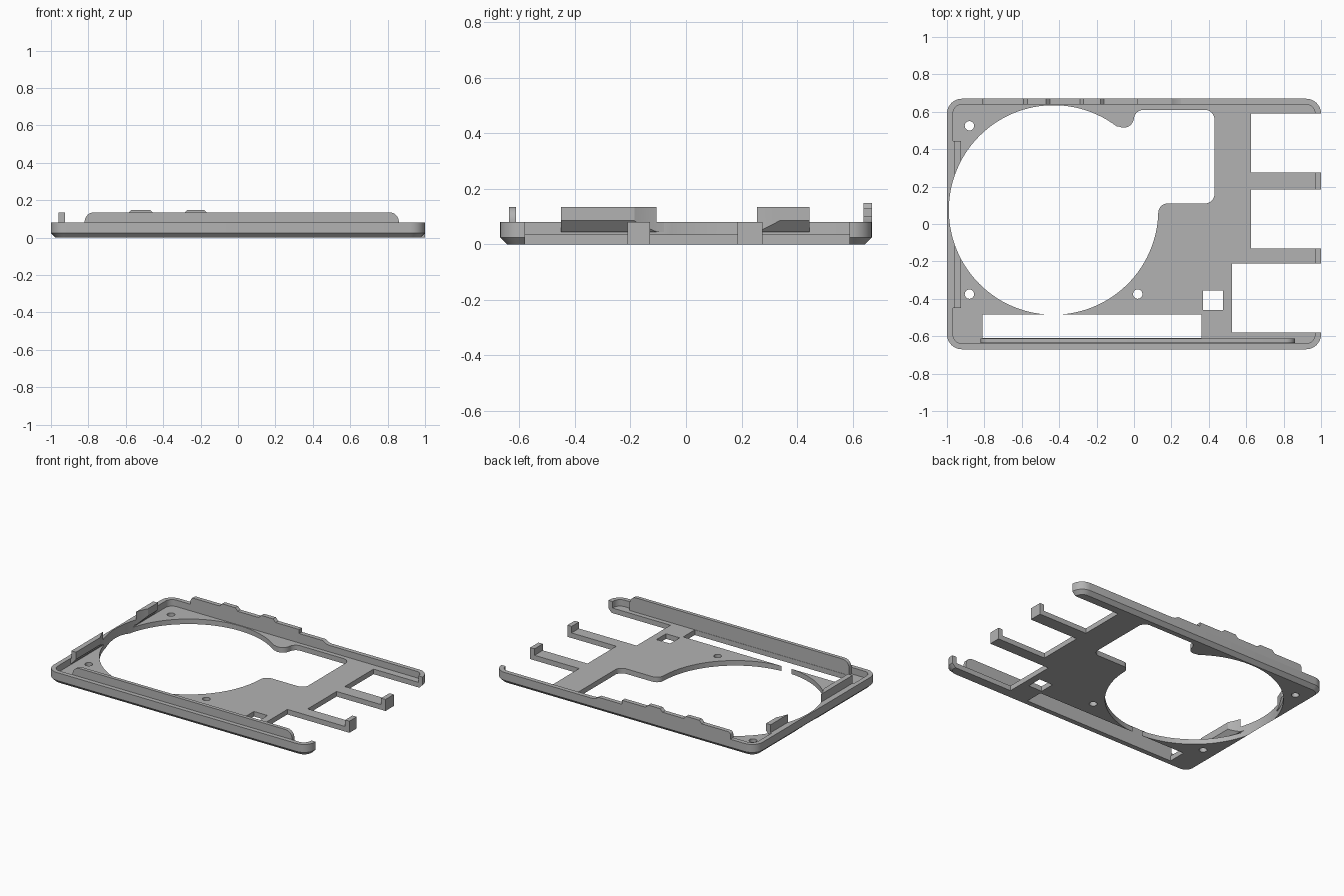
import bpy, bmesh
from math import sin, cos, radians

cube = bpy.data.objects.get("Cube")
if cube:
    bpy.data.objects.remove(cube, do_unlink=True)

grey = bpy.data.materials.new("plain grey")
grey.use_nodes = True
colour = (0.45, 0.45, 0.45, 1)
grey.diffuse_color = colour
grey.node_tree.nodes["Principled BSDF"].inputs["Base Color"].default_value = colour

AXES = {"x": lambda u, v, w: (w, u, v),
        "y": lambda u, v, w: (u, w, v),
        "z": lambda u, v, w: (u, v, w)}


def arc(cx, cy, r, start, end, n=8):
    angles = [radians(start + (end - start) * i / n) for i in range(n + 1)]
    return [(cx + r * cos(a), cy + r * sin(a)) for a in angles]


def rect(x0, x1, y0, y1):
    return [(x0, y0), (x1, y0), (x1, y1), (x0, y1)]


def round_rect(hx, hy, r):
    pts = []
    for i, (sx, sy) in enumerate([(1, 1), (-1, 1), (-1, -1), (1, -1)]):
        pts += arc(sx * (hx - r), sy * (hy - r), r, i * 90, i * 90 + 90)
    return pts


def loft(name, levels, axis="z"):
    """Skin matching outlines stacked along an axis, with capped ends."""
    bm = bmesh.new()
    rings = [[bm.verts.new(AXES[axis](u, v, w)) for u, v in pts] for pts, w in levels]
    for a, b in zip(rings, rings[1:]):
        for i in range(len(a)):
            j = (i + 1) % len(a)
            bm.faces.new((a[i], a[j], b[j], b[i]))
    bm.faces.new(rings[0])
    bm.faces.new(rings[-1])
    bmesh.ops.recalc_face_normals(bm, faces=bm.faces)
    mesh = bpy.data.meshes.new(name)
    bm.to_mesh(mesh)
    bm.free()
    mesh.materials.append(grey)
    obj = bpy.data.objects.new(name, mesh)
    bpy.context.collection.objects.link(obj)
    return obj


def prism(name, pts, lo, hi, axis="z"):
    return loft(name, [(pts, lo), (pts, hi)], axis)


def cut(target, cutter):
    mod = target.modifiers.new("cut", "BOOLEAN")
    mod.operation = "DIFFERENCE"
    mod.solver = "EXACT"
    mod.object = cutter
    bpy.context.view_layer.objects.active = target
    bpy.ops.object.modifier_apply(modifier=mod.name)


FLOOR, RIM = 0.035, 0.08

# Tray shell: chamfered underside and a shallow pocket
tray = loft("tray", [(round_rect(0.975, 0.645, 0.055), 0),
                     (round_rect(1, 0.67, 0.08), 0.025),
                     (round_rect(1, 0.67, 0.08), RIM)])
cutters = [prism("pocket_cutter", round_rect(0.968, 0.64, 0.05), FLOOR, 0.3)]

# Large round opening joined to a rounded square window
opening = (arc(-0.43, 0.075, 0.56, 52.85, 358.5, 96)
           + arc(0.18, 0.06, 0.05, 180, 90)
           + arc(0.38, 0.16, 0.05, -90, 0)
           + arc(0.38, 0.56, 0.05, 0, 90)
           + arc(0.05, 0.56, 0.05, 90, 180)
           + arc(-0.055, 0.57, 0.055, 0, -127, 12)[:-1])
main_cutter = prism("opening_cutter", opening, -0.1, 0.3)
cutters.append(main_cutter)

# Front slot, square hole and open right side
for x0, x1, y0, y1 in [(-0.81, 0.36, -0.61, -0.4835), (0.37, 0.475, -0.46, -0.355),
                       (0.625, 1.1, -0.3, 0.59), (0.525, 1.1, -0.58, -0.21)]:
    cutters.append(prism("window_cutter", rect(x0, x1, y0, y1), -0.1, 0.3))

# Screw holes
for x, y in [(-0.88, 0.525), (-0.88, -0.375), (0.02, -0.375)]:
    cutters.append(prism("hole_cutter", arc(x, y, 0.025, 0, 345, 23), -0.1, 0.3))

for c in cutters:
    cut(tray, c)

# Side clip with a sloping underside, interrupted by the opening
clip = prism("left_clip", [(-0.97, 0.045), (-0.96, 0.045), (-0.925, 0.085),
                           (-0.925, 0.135), (-0.96, 0.135), (-0.96, RIM), (-0.97, RIM)],
             -0.45, 0.445, "y")
cut(clip, main_cutter)
for c in cutters:
    bpy.data.objects.remove(c, do_unlink=True)

# Prongs with upturned ends
prongs = [prism(name, [(0.625, 0), (1, 0), (1, RIM), (0.967, RIM), (0.967, FLOOR), (0.625, FLOOR)],
                y0, y1, "y")
          for name, y0, y1 in [("rear_prong", 0.185, 0.275), ("front_prong", -0.21, -0.13)]]

# Front lip inside the rim
front_lip = prism("front_lip", [(-0.82, FLOOR), (0.86, FLOOR), (0.86, RIM)]
                  + arc(0.81, 0.085, 0.05, 0, 90) + arc(-0.77, 0.085, 0.05, 90, 180),
                  -0.637, -0.612, "y")

# Rear lip on top of the rim, with two bumps and a low tail
profile = [(-0.81, RIM), (0.25, RIM), (0.225, 0.085), (0.2, 0.1), (0.02, 0.1), (0.02, 0.128)]
for x0, x1 in [(-0.29, -0.16), (-0.59, -0.45)]:
    profile += [(x1, 0.128), (x1 - 0.02, 0.148), (x0 + 0.02, 0.148), (x0, 0.128)]
profile += arc(-0.79, 0.108, 0.02, 90, 180, 4)
rear_lip = prism("rear_lip", profile, 0.64, 0.67, "y")

bpy.ops.object.select_all(action="DESELECT")
for obj in [tray, clip, front_lip, rear_lip] + prongs:
    obj.select_set(True)
bpy.context.view_layer.objects.active = tray
bpy.ops.object.shade_smooth_by_angle(angle=radians(25))
